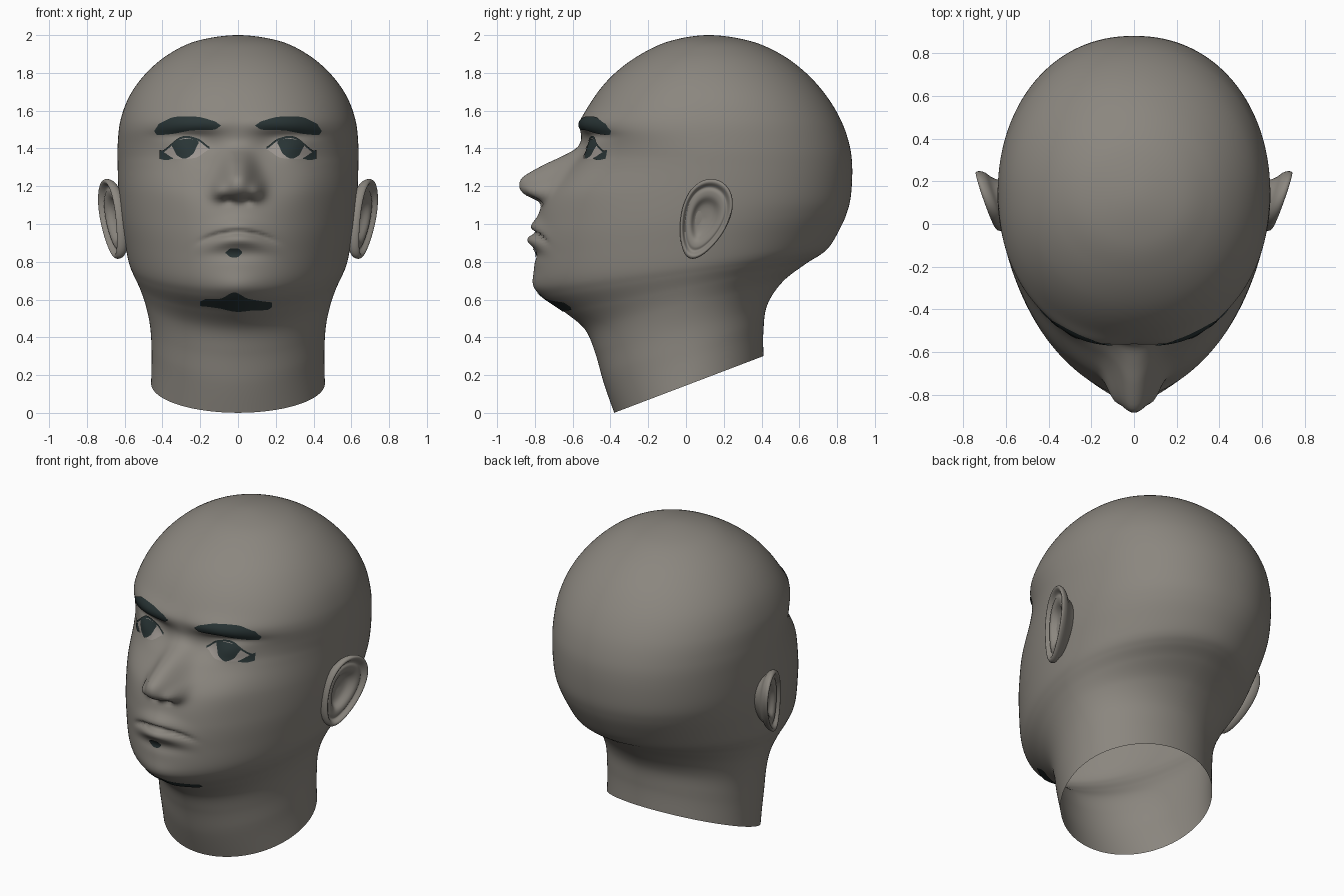
import bpy, bmesh, math
from mathutils import Vector
from mathutils.bvhtree import BVHTree


def material(name, col):
    m = bpy.data.materials.new(name)
    m.diffuse_color = (*col, 1)
    return m


SKIN = material("warm_grey_skin", (0.258, 0.24, 0.212))
HAIR = material("dark_hair", (0.022, 0.035, 0.036))
WHITE = material("eye_white", (0.33, 0.30, 0.275))


def spline(keys, t):
    """Catmull-Rom through rows of numbers, t from 0 to len-1."""
    i = min(int(t), len(keys) - 2)
    f = t - i
    b, c = keys[i], keys[i + 1]
    a = keys[i - 1] if i else b
    d = keys[i + 2] if i + 2 < len(keys) else c
    return [q + 0.5 * f * (r - p + f * (2 * p - 5 * q + 4 * r - s + f * (3 * (q - r) + s - p)))
            for p, q, r, s in zip(a, b, c, d)]


def edge(pts, x):
    """Value at x of a smooth curve through (x, value) points."""
    if x <= pts[0][0]:
        return pts[0][1]
    for i in range(len(pts) - 1):
        if x <= pts[i + 1][0] + 1e-9:
            f = (x - pts[i][0]) / (pts[i + 1][0] - pts[i][0])
            return spline(pts, i + min(f, 0.9999))[1]
    return pts[-1][1]


def g(d, s):
    return math.exp(-(d / s) ** 2)


def grid_object(name, rows, mat, wrap=False, mirror=False, recalc=False):
    bm = bmesh.new()
    vs = [[bm.verts.new(p) for p in row] for row in rows]
    n = len(rows[0])
    for a, b in zip(vs, vs[1:]):
        for j in range(n if wrap else n - 1):
            k = (j + 1) % n
            bm.faces.new((a[j], a[k], b[k], b[j]))
    bmesh.ops.remove_doubles(bm, verts=bm.verts, dist=1e-5)
    if recalc:
        bmesh.ops.recalc_face_normals(bm, faces=bm.faces)
    for f in bm.faces:
        f.smooth = True
    tree = BVHTree.FromBMesh(bm)
    me = bpy.data.meshes.new(name)
    bm.to_mesh(me)
    bm.free()
    me.materials.append(mat)
    ob = bpy.data.objects.new(name, me)
    bpy.context.collection.objects.link(ob)
    if mirror:
        ob.modifiers.new("mirror", 'MIRROR').use_mirror_merge = False
    return tree


# Head rings: height, front y, back y, half width, y of widest point, slant
KEYS = [
    (0.145, -0.38, 0.41, 0.46, 0.03, 0.38),
    (0.30, -0.435, 0.41, 0.457, 0.03, 0.33),
    (0.45, -0.48, 0.43, 0.465, 0.03, 0.28),
    (0.57, -0.535, 0.51, 0.49, 0.03, 0.24),
    (0.66, -0.64, 0.63, 0.522, 0.04, 0.20),
    (0.73, -0.755, 0.71, 0.555, 0.05, 0.15),
    (0.79, -0.80, 0.76, 0.578, 0.06, 0.12),
    (0.90, -0.80, 0.81, 0.60, 0.08, 0.08),
    (1.02, -0.79, 0.85, 0.62, 0.10, 0.04),
    (1.15, -0.745, 0.873, 0.632, 0.12, 0),
    (1.30, -0.63, 0.88, 0.637, 0.13, 0),
    (1.42, -0.56, 0.865, 0.637, 0.13, 0),
    (1.55, -0.55, 0.82, 0.622, 0.13, 0),
    (1.68, -0.48, 0.742, 0.573, 0.13, 0),
    (1.80, -0.375, 0.635, 0.485, 0.12, 0),
    (1.90, -0.237, 0.50, 0.365, 0.12, 0),
    (1.97, -0.08, 0.335, 0.215, 0.12, 0),
    (2.00, 0.12, 0.12, 0, 0.12, 0)]
KEYS.append((1.97, 0.32, -0.095, -0.215, 0.12, 0))   # rounds off the crown
# Roundness of the rings by height (2 = ellipse, less = wedge, more = boxy)
FRONT_ROUND = [(0.35, 2), (0.65, 1.8), (0.9, 1.85), (1.15, 1.85), (1.35, 1.95),
               (1.5, 2.2), (1.8, 2.1), (2.0, 2)]
BACK_ROUND = [(0.35, 2), (0.6, 1.85), (0.8, 1.95), (1.1, 2.12), (1.5, 2.12), (2.0, 2)]

NOSE = [(1.09, 0), (1.12, 0.025), (1.155, 0.11), (1.19, 0.162), (1.235, 0.192),
        (1.265, 0.182), (1.315, 0.13), (1.36, 0.065), (1.40, 0.015), (1.45, 0)]


def relief(x, z):
    """How far the face stands out in front of the plain head."""
    x = abs(x)
    nose_w = 0.065 + 0.035 * min(1, max(0, (1.40 - z) / 0.18))
    d = edge(NOSE, z) * math.exp(-(x / nose_w) ** 2.4)
    d += 0.05 * g(x - 0.10, 0.038) * g(z - 1.175, 0.045)            # nostril wings
    d -= 0.025 * g(x - 0.05, 0.025) * g(z - 1.12, 0.016)            # nostrils
    m = 0.955 - 1.2 * x * x                                         # mouth line
    d += 0.03 * g(x, 0.14) * g(z - m - 0.035, 0.04)                 # upper lip
    d += 0.042 * g(x, 0.13) * g(z - m + 0.04, 0.036)                # lower lip
    d -= 0.026 * math.exp(-(x / 0.19) ** 6) * g(z - m, 0.012)       # mouth slit
    d -= 0.010 * g(x, 0.14) * g(z - 0.835, 0.03)                    # under lip
    d += 0.014 * g(x, 0.13) * g(z - 0.67, 0.06)                     # chin
    d += 0.024 * g(x - 0.24, 0.22) * g(z - 1.535, 0.055)            # brow ridge
    d -= 0.032 * g(x - 0.17, 0.09) * g(z - 1.41, 0.07)              # inner socket
    d -= 0.016 * g(x - 0.29, 0.14) * g(z - 1.468, 0.025)            # lid crease
    d += 0.02 * g(x - 0.28, 0.10) * g(z - 1.40, 0.05)               # eyeball
    d += 0.014 * g(x - 0.36, 0.13) * g(z - 1.22, 0.12)              # cheekbone
    return d


# Head and neck, open below
N, SUB = 230, 11
rows = []
for i in range(17 * SUB + 1):
    z, front, back, w, yc, k = spline(KEYS, i / SUB)
    row = []
    for j in range(N):
        a = 2 * math.pi * j / N
        c, s = math.cos(a), math.sin(a)
        e = 2 / edge(FRONT_ROUND if c > 0 else BACK_ROUND, z)
        x = w * math.copysign(abs(s) ** e, s)
        y = yc - math.copysign(abs(c) ** e, c) * ((yc - front) if c > 0 else (back - yc))
        zz = z + k * y
        if c > 0:
            y -= relief(x, zz) * min(1, c * 2.5)
        row.append(Vector((x, y, zz)))
    rows.append(row)
skin = grid_object("head", rows, SKIN, wrap=True, recalc=True)


# Thin plates laid on the face between a lower and an upper edge
def plate(name, low, high, mat, lift, mirror=True, nx=30, nz=8):
    x0, x1 = low[0][0], low[-1][0]
    out = []
    for r in range(nz + 1):
        row = []
        for q in range(nx + 1):
            x = x0 + (x1 - x0) * q / nx
            a = edge(low, x)
            z = a + (edge(high, x) - a) * r / nz
            hit = skin.ray_cast(Vector((x, -2, z)), Vector((0, 1, 0)))[0]
            row.append(Vector((x, hit.y - lift, z)))
        out.append(row)
    grid_object(name, out, mat, mirror=mirror)


def shift(pts, dz):
    return [(x, z + dz) for x, z in pts]


plate("eyebrow", [(0.09, 1.52), (0.12, 1.50), (0.25, 1.495), (0.34, 1.478), (0.43, 1.472), (0.443, 1.49)],
      [(0.09, 1.522), (0.12, 1.543), (0.21, 1.567), (0.34, 1.566), (0.42, 1.53), (0.443, 1.495)],
      HAIR, 0.006)

LID_LOW = [(0.15, 1.395), (0.22, 1.352), (0.33, 1.345), (0.41, 1.37)]
LID_UP = [(0.15, 1.397), (0.21, 1.44), (0.30, 1.45), (0.41, 1.372)]
plate("eye_white", LID_LOW, LID_UP, WHITE, 0.004)
plate("iris", [(0.21, 1.425), (0.235, 1.375), (0.28, 1.346), (0.325, 1.365), (0.35, 1.41)],
      [(0.21, 1.44), (0.235, 1.448), (0.28, 1.451), (0.325, 1.44), (0.35, 1.422)], HAIR, 0.007)
plate("upper_lash", LID_UP, shift(LID_UP, 0.012), HAIR, 0.008, nz=2)
plate("outer_lash", [(0.345, 1.345), (0.38, 1.338), (0.415, 1.345)],
      [(0.345, 1.35), (0.385, 1.375), (0.415, 1.393)], HAIR, 0.008)
plate("chin_beard", [(-0.20, 0.565), (-0.10, 0.553), (-0.01, 0.535), (0.08, 0.542), (0.16, 0.545), (0.18, 0.56)],
      [(-0.20, 0.59), (-0.17, 0.603), (-0.09, 0.605), (-0.02, 0.638), (0.05, 0.605), (0.18, 0.585)],
      HAIR, 0.007, mirror=False)
plate("lip_beard", [(-0.065, 0.845), (-0.045, 0.828), (-0.02, 0.822), (0.005, 0.828), (0.022, 0.845)],
      [(-0.065, 0.852), (-0.045, 0.868), (-0.02, 0.870), (0.005, 0.868), (0.022, 0.852)],
      HAIR, 0.006, mirror=False)

# Ears: radial profile from bowl over the rolled rim to the back
EAR = [(0.0, -0.04), (0.35, -0.03), (0.55, 0.0), (0.70, 0.006), (0.80, 0.0),
       (0.90, 0.022), (0.97, 0.022), (1.0, 0.005), (0.95, -0.02), (0.78, -0.05), (0.60, -0.13)]
rows = []
tilt = math.radians(-20)
for i in range((len(EAR) - 1) * 4 + 1):
    r, h = spline(EAR, i / 4)
    row = []
    for j in range(64):
        a = 2 * math.pi * j / 64
        u = r * math.cos(a) * (0.125 + 0.03 * math.sin(a))
        v = r * math.sin(a) * 0.22
        y = 0.095 + u * math.cos(tilt) - v * math.sin(tilt)
        z = 1.025 + u * math.sin(tilt) + v * math.cos(tilt)
        x = 0.662 + h + 0.34 * (y - 0.095) + 0.06 * (z - 1.025)
        row.append(Vector((x, y, z)))
    rows.append(row)
grid_object("ear", rows, SKIN, wrap=True, mirror=True, recalc=True)
